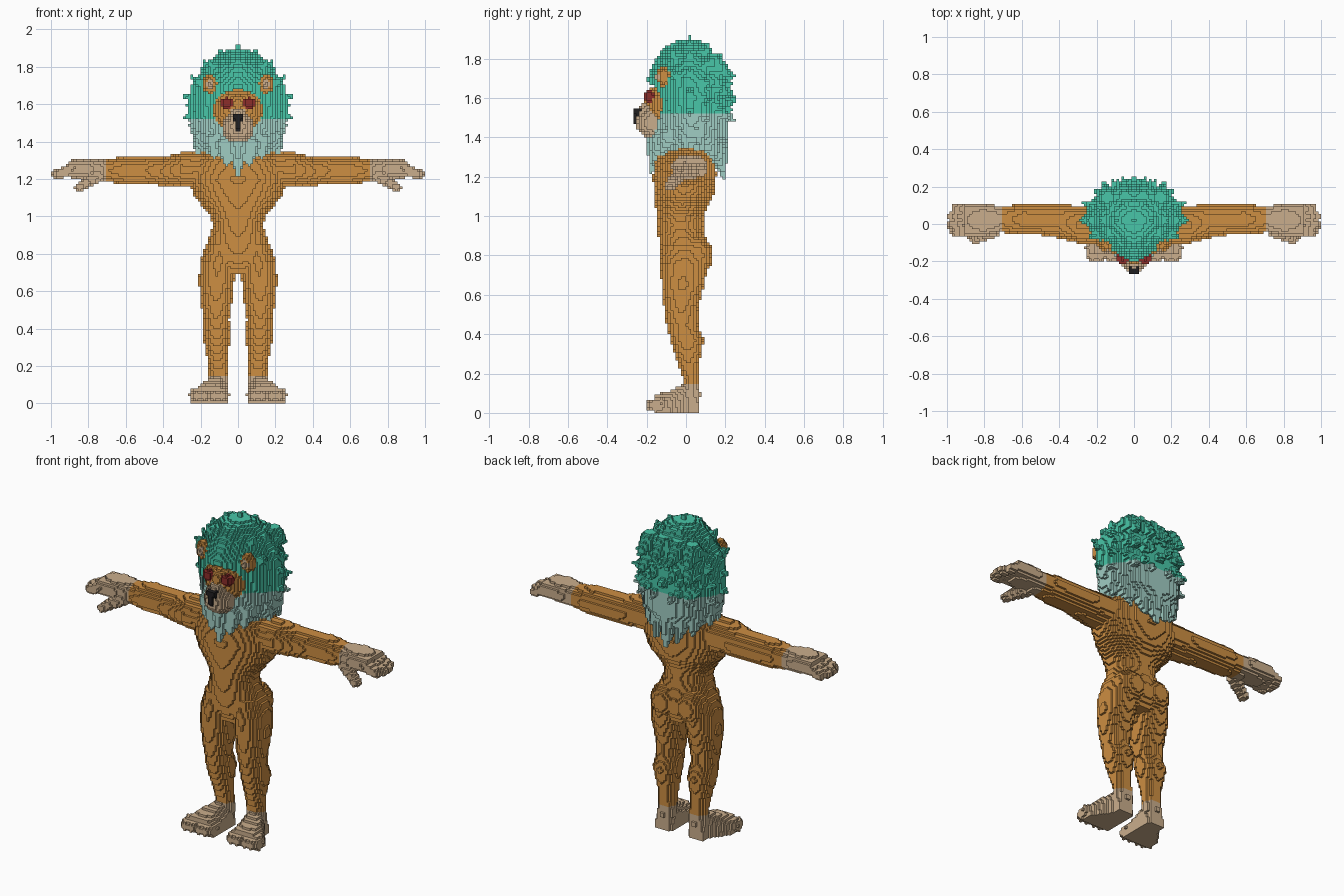
import bpy, math
from mathutils import Vector

if "Cube" in bpy.data.objects:
    bpy.data.objects.remove(bpy.data.objects["Cube"])

V = 2 / 150          # block size
cells = {}           # half model (x > 0): (i, j, k) -> part name


def material(name, rgb):
    m = bpy.data.materials.new(name)
    lin = [((c / 255 + 0.055) / 1.055) ** 2.4 for c in rgb]
    m.diffuse_color = (*lin, 1)
    m.use_nodes = True
    m.node_tree.nodes["Principled BSDF"].inputs["Base Color"].default_value = m.diffuse_color
    return m


MATS = [material("orange fur", (205, 142, 66)), material("tan fur", (202, 174, 140)),
        material("teal mane", (72, 198, 168)), material("pale mane", (160, 205, 195)),
        material("dark red", (140, 45, 42)), material("black", (32, 30, 32))]


def colour(part, x, z):
    if part == "mane":
        return 2 if z > 1.52 else 3
    if part == "leg":
        return 1 if z < 0.15 else 0
    if part == "arm":
        return 1 if x > 0.705 else 0
    return {"foot": 1, "hand": 1, "muzzle": 1, "inner_ear": 1, "eye": 4, "nose": 5}.get(part, 0)


def span(lo, hi):
    return range(math.floor(lo / V), math.ceil(hi / V) + 1)


def fill(part, lo, hi, inside):
    """Fill every block in a box whose centre passes the test."""
    for i in span(max(lo[0], 0), hi[0]):
        for j in span(lo[1], hi[1]):
            for k in span(max(lo[2], 0), hi[2]):
                if i >= 0 and k >= 0 and inside((i + .5) * V, (j + .5) * V, (k + .5) * V):
                    if part is None:
                        cells.pop((i, j, k), None)
                    else:
                        cells[i, j, k] = part


def ball(part, c, r):
    fill(part, [a - b for a, b in zip(c, r)], [a + b for a, b in zip(c, r)],
         lambda *p: sum(((p[n] - c[n]) / r[n]) ** 2 for n in range(3)) < 1)


def cone(part, a, b, r0, r1):
    a, b = Vector(a), Vector(b)
    d = b - a

    def inside(*p):
        t = min(1, max(0, (Vector(p) - a).dot(d) / d.length_squared))
        return (Vector(p) - a - d * t).length < r0 + (r1 - r0) * t
    fill(part, [min(a[n], b[n]) - r0 for n in range(3)], [max(a[n], b[n]) + r0 for n in range(3)], inside)


def loft(part, axis, rows, power=2, front=None):
    """Rounded sections (t, centre, centre, radius, radius) along an axis."""
    o = [n for n in range(3) if n != axis]
    lo, hi = [0] * 3, [0] * 3
    lo[axis], hi[axis] = rows[0][0], rows[-1][0]
    for q, n in enumerate(o):
        lo[n] = min(r[1 + q] - r[3 + q] for r in rows)
        hi[n] = max(r[1 + q] + r[3 + q] for r in rows)

    def inside(*p):
        t = p[axis]
        for a, b in zip(rows, rows[1:]):
            if a[0] <= t <= b[0]:
                f = (t - a[0]) / (b[0] - a[0])
                s = [u + (v - u) * f for u, v in zip(a, b)]
                e, g = (p[o[0]] - s[1]) / s[3], (p[o[1]] - s[2]) / s[4]
                w = front if front and g < 0 else power
                return abs(e) ** w + abs(g) ** w < 1
        return False
    fill(part, lo, hi, inside)


# Torso and buttocks
loft("torso", 2, [(.69, 0, 0, .11, .09), (.78, 0, 0, .185, .125), (.85, 0, -.012, .17, .122),
                  (.95, 0, -.03, .135, .118), (1, 0, -.03, .148, .122), (1.05, 0, -.022, .185, .132),
                  (1.1, 0, -.01, .23, .148), (1.2, 0, -.008, .265, .162), (1.3, 0, 0, .25, .152),
                  (1.35, 0, .02, .2, .11)])
ball("torso", (.085, .055, .8), (.09, .082, .1))

# Legs
loft("leg", 2, [(.08, .105, .03, .05, .045), (.18, .105, .025, .05, .045), (.25, .11, .012, .056, .055),
                (.37, .115, .005, .076, .086), (.45, .115, -.02, .068, .08), (.52, .115, -.025, .08, .086),
                (.65, .115, -.017, .095, .108), (.75, .108, -.01, .095, .12), (.85, .09, -.01, .085, .115)])

# Feet and toes
loft("foot", 1, [(-.165, .152, 0, .1, .09), (-.08, .142, 0, .09, .115), (0, .112, 0, .06, .15),
                 (.07, .108, 0, .045, .1)], 3)
for x in (.082, .13, .178, .225):
    cone("foot", (x, -.13, .045), (x, -.172, .04), .036, .03)

# Arms
loft("arm", 0, [(.1, 0, 1.25, .1, .09), (.3, -.003, 1.252, .1, .09), (.4, .015, 1.242, .092, .077),
                (.5, .024, 1.245, .082, .075), (.6, .024, 1.245, .08, .077), (.72, .026, 1.245, .07, .056)])

# Hands, fingers and thumbs
loft("hand", 0, [(.705, .026, 1.245, .07, .056), (.8, .02, 1.253, .085, .057), (.9, .02, 1.253, .09, .046)], 2.5)
for y, tip in ((.082, .955), (.04, .972), (-.003, .978), (-.045, .96)):
    cone("hand", (.87, y, 1.258), (tip, y, 1.225), .03, .024)
cone("hand", (.75, -.035, 1.215), (.85, -.08, 1.155), .036, .026)

# Mane core
loft("mane", 2, [(1.32, 0, .005, .19, .185), (1.4, 0, .015, .235, .205), (1.5, 0, .012, .258, .207),
                 (1.6, 0, .012, .265, .207), (1.7, 0, 0, .25, .2), (1.8, 0, .005, .185, .165),
                 (1.86, 0, .005, .12, .11), (1.89, 0, .01, .06, .06)], 2, 1.3)

# Mane tufts in rows from the crown to the back
for row, tilt in enumerate((-22, 0, 22, 44, 66, 88)):
    count = (5, 6, 6, 5, 4, 1)[row]
    for n in range(count):
        a = math.radians((n + (row + 1) % 2 * .45) * 108 / max(count - .5, 1))
        t = math.radians(tilt)
        d = Vector((math.sin(a) * math.cos(t), math.sin(t), math.cos(a) * math.cos(t)))
        c = Vector((0, .02, 1.575))
        out = Vector((d.x * .265, d.y * .212, d.z * .305))
        if tilt < 0 and n > 2:
            continue
        cone("mane", c + out * .72, c + out * 1.1, .06, .008)
for z in (1.5, 1.62, 1.72):
    for x in (.05, .14):
        cone("mane", (x, .14, z + .05), (x * 1.15, .255 - x * .25, z - .01), .06, .008)

# Hanging tufts of the beard and the neck
for a, b, r in (((0, -.14, 1.38), (0, -.18, 1.22), .06), ((.07, -.13, 1.38), (.06, -.17, 1.27), .05),
                ((.13, -.09, 1.4), (.125, -.13, 1.31), .05), ((.19, 0, 1.42), (.215, 0, 1.34), .05),
                ((0, .14, 1.4), (0, .195, 1.19), .075), ((.08, .13, 1.4), (.07, .185, 1.23), .065),
                ((.15, .1, 1.4), (.145, .145, 1.28), .06), ((.2, .06, 1.44), (.22, .08, 1.34), .05)):
    cone("mane", a, b, r, .01)

# Face opening, head, ears
fill(None, (0, -.3, 1.43), (.14, -.12, 1.69),
     lambda x, y, z: y < -.115 and (x / .135) ** 2 + ((z - 1.565) / .11) ** 2 < 1)
ball("head", (0, -.09, 1.57), (.138, .11, .125))
ball("head", (0, -.13, 1.6), (.06, .085, .06))
ball("ear", (.15, -.115, 1.708), (.042, .032, .052))
ball("inner_ear", (.15, -.14, 1.705), (.02, .016, .028))

# Muzzle, nose and eyes
ball("muzzle", (0, -.165, 1.475), (.085, .09, .085))
loft("muzzle", 2, [(1.47, 0, -.19, .05, .07), (1.53, 0, -.19, .045, .07), (1.575, 0, -.18, .035, .04)])
loft("nose", 2, [(1.455, 0, -.245, .008, .017), (1.5, 0, -.245, .018, .02), (1.55, 0, -.245, .036, .025)], 3)
ball("eye", (.06, -.185, 1.606), (.034, .032, .03))

# Mirror the blocks and skin each part with its exposed faces
full = {}
for (i, j, k), part in cells.items():
    full[i, j, k] = full[-1 - i, j, k] = part
for part in sorted(set(full.values())):
    verts, faces, mats = {}, [], []
    for key, owner in full.items():
        if owner != part:
            continue
        for axis in range(3):
            for side in (0, 1):
                near = list(key)
                near[axis] += side * 2 - 1
                if tuple(near) in full:
                    continue
                quad = []
                for u, w in ((0, 0), (1, 0), (1, 1), (0, 1)):
                    p = list(key)
                    p[axis] += side
                    p[(axis + 1) % 3] += u
                    p[(axis + 2) % 3] += w
                    quad.append(verts.setdefault(tuple(p), len(verts)))
                faces.append(quad if side else quad[::-1])
                mats.append(colour(part, abs((key[0] + .5) * V), (key[2] + .5) * V))
    mesh = bpy.data.meshes.new(part)
    mesh.from_pydata([[c * V for c in p] for p in verts], [], faces)
    used = sorted(set(mats))
    for m in used:
        mesh.materials.append(MATS[m])
    for poly, m in zip(mesh.polygons, mats):
        poly.material_index = used.index(m)
    bpy.context.collection.objects.link(bpy.data.objects.new(part, mesh))
